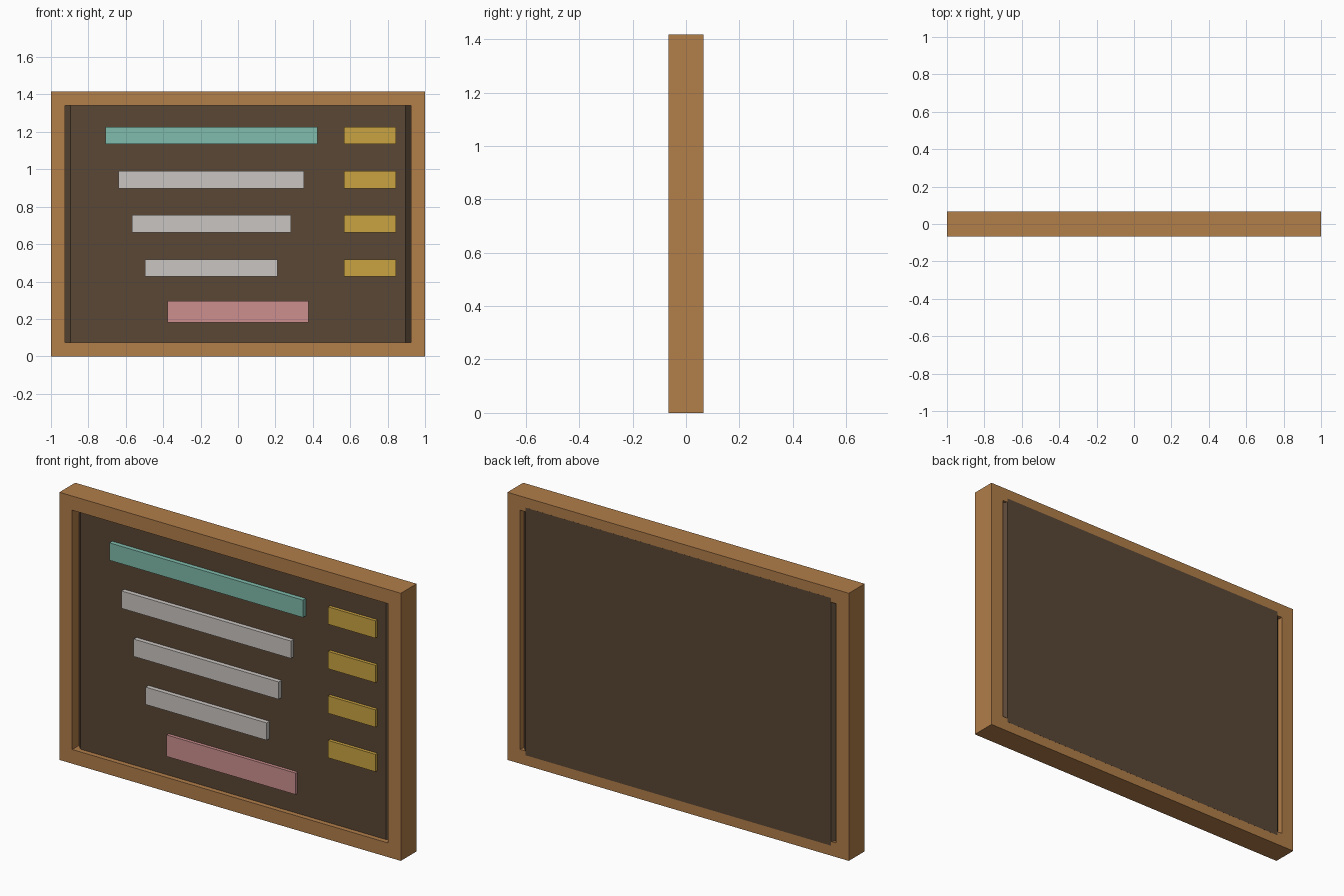
import bpy, bmesh

if "Cube" in bpy.data.objects:
    bpy.data.objects.remove(bpy.data.objects["Cube"])


def material(name, rgb):
    """Flat colour from 0-255 sRGB values."""
    lin = [((c / 255 + 0.055) / 1.055) ** 2.4 for c in rgb]
    m = bpy.data.materials.new(name)
    m.diffuse_color = (*lin, 1)
    m.use_nodes = True
    m.node_tree.nodes["Principled BSDF"].inputs["Base Color"].default_value = m.diffuse_color
    return m


WOOD = material("warm wood", (178, 126, 74))
DARK = material("dark brown", (90, 71, 54))
TEAL = material("soft teal", (128, 188, 172))
WHITE = material("pale grey", (202, 197, 193))
GOLD = material("gold", (202, 163, 66))
PINK = material("soft pink", (205, 143, 143))


def finish(name, bm, mat):
    bmesh.ops.recalc_face_normals(bm, faces=bm.faces)
    me = bpy.data.meshes.new(name)
    bm.to_mesh(me)
    bm.free()
    me.materials.append(mat)
    ob = bpy.data.objects.new(name, me)
    bpy.context.collection.objects.link(ob)
    return ob


def box(name, x, y, z, mat):
    """Box from (min, max) ranges."""
    bm = bmesh.new()
    bmesh.ops.create_cube(bm, size=1)
    for v in bm.verts:
        v.co = [r[0] if c < 0 else r[1] for c, r in zip(v.co, (x, y, z))]
    return finish(name, bm, mat)


TOP, DEPTH, RIM = 1.417, 0.066, 0.075

# Frame: mitred rectangular ring, four loops joined round
bm = bmesh.new()
loops = []
for inset, y in ((0, -DEPTH), (RIM, -DEPTH), (RIM, DEPTH), (0, DEPTH)):
    x0, x1, z0, z1 = -1 + inset, 1 - inset, inset, TOP - inset
    loops.append([bm.verts.new((x, y, z))
                  for x, z in ((x0, z0), (x1, z0), (x1, z1), (x0, z1))])
for a, b in zip(loops, loops[1:] + loops[:1]):
    for i in range(4):
        j = (i + 1) % 4
        bm.faces.new((a[i], a[j], b[j], b[i]))
finish("frame", bm, WOOD)

# Back board: chamfered upright ends let into the frame, back just proud
front, back = -0.04, 0.0663
mid, flat, wide = (front + back) / 2, 0.895, 0.948
section = [(-flat, front), (flat, front), (wide, mid),
           (flat, back), (-flat, back), (-wide, mid)]
bm = bmesh.new()
face = bm.faces.new([bm.verts.new((x, y, 0.053)) for x, y in section])
ext = bmesh.ops.extrude_face_region(bm, geom=[face])["geom"]
bmesh.ops.translate(bm, vec=(0, 0, TOP - 0.106),
                    verts=[g for g in ext if isinstance(g, bmesh.types.BMVert)])
finish("board", bm, DARK)

# Rows: a long bar that shortens downwards, with a gold tab beside it
for i in range(4):
    z = 1.18 - 0.2357 * i
    zr = (z - 0.046, z + 0.046)
    half = 0.567 - 0.071 * i if i else 0.567
    box(f"row_bar_{i + 1}", (-0.142 - half, -0.142 + half), (-0.0635, -0.03), zr,
        WHITE if i else TEAL)
    box(f"row_tab_{i + 1}", (0.567, 0.845), (-0.057, -0.03), zr, GOLD)

# Bottom plate
box("bottom_plate", (-0.378, 0.378), (-0.057, -0.03), (0.181, 0.295), PINK)
